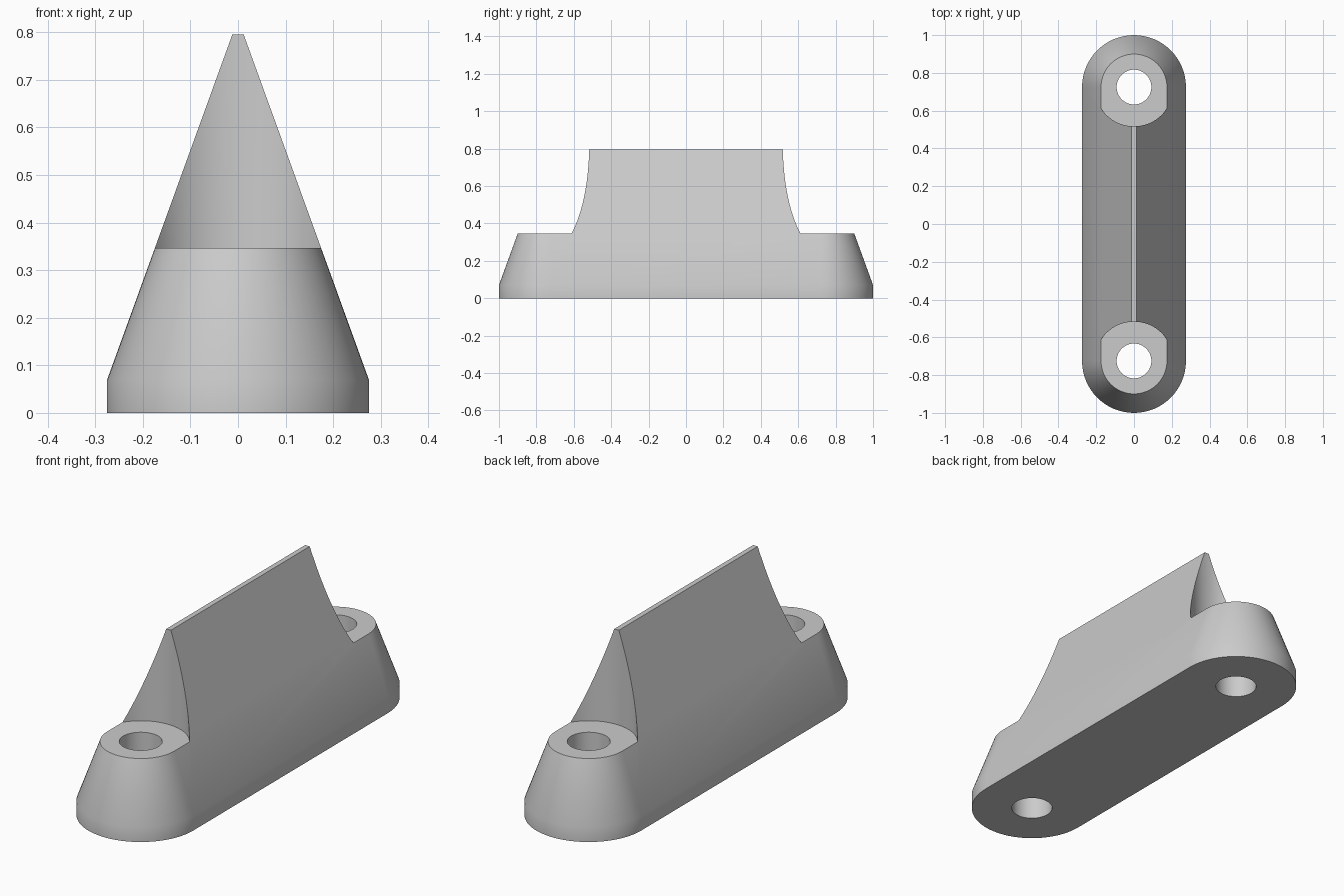
import bpy, bmesh
from math import cos, sin, pi, radians

if "Cube" in bpy.data.objects:
    bpy.data.objects.remove(bpy.data.objects["Cube"], do_unlink=True)

END_Y = 0.725    # centre of each rounded end
SHELF_Z = 0.347  # height of the screw seats
SEGMENTS = 32    # steps around each rounded end

grey = bpy.data.materials.new("light grey")
grey.use_nodes = True
colour = (0.6, 0.6, 0.6, 1)
grey.diffuse_color = colour
grey.node_tree.nodes["Principled BSDF"].inputs["Base Color"].default_value = colour


def slot_ring(bm, radius, z):
    """Ring of vertices with straight sides and two rounded ends."""
    ring = []
    for side in (1, -1):
        for i in range(SEGMENTS + 1):
            a = pi * i / SEGMENTS
            ring.append(bm.verts.new((side * radius * cos(a),
                                      side * (END_Y + radius * sin(a)), z)))
    return ring


def cut(body, name, radius, y, z_low, z_high):
    """Subtract an upright cylinder from the body."""
    bpy.ops.mesh.primitive_cylinder_add(vertices=64, radius=radius, depth=z_high - z_low,
                                        location=(0, y, (z_low + z_high) / 2))
    cutter = bpy.context.object
    cutter.name = name
    cutter.hide_render = True
    cutter.data.materials.append(grey)
    mod = body.modifiers.new(name, "BOOLEAN")
    mod.operation = "DIFFERENCE"
    mod.solver = "EXACT"
    mod.object = cutter
    bpy.context.view_layer.objects.active = body
    bpy.ops.object.modifier_apply(modifier=mod.name)
    bpy.data.objects.remove(cutter, do_unlink=True)


# Tapered wedge body: short upright foot, then sloping to a thin ridge
bm = bmesh.new()
rings = [slot_ring(bm, r, z) for r, z in ((0.275, 0), (0.275, 0.07), (0.012, 0.795))]
for low, high in zip(rings, rings[1:]):
    for i in range(len(low)):
        j = (i + 1) % len(low)
        bm.faces.new((low[i], low[j], high[j], high[i]))
bm.faces.new(rings[0][::-1])
bm.faces.new(rings[-1])
bmesh.ops.recalc_face_normals(bm, faces=bm.faces)
mesh = bpy.data.meshes.new("wedge_block")
bm.to_mesh(mesh)
bm.free()
mesh.materials.append(grey)
block = bpy.data.objects.new("wedge_block", mesh)
bpy.context.collection.objects.link(block)

# Round screw seats and through holes at both ends
for y in (-END_Y, END_Y):
    cut(block, "screw_seat_cutter", 0.208, y, SHELF_Z, 1)
    cut(block, "screw_hole_cutter", 0.092, y, -0.1, 0.6)

bpy.ops.object.select_all(action="DESELECT")
block.select_set(True)
bpy.context.view_layer.objects.active = block
bpy.ops.object.shade_smooth_by_angle(angle=radians(30))
